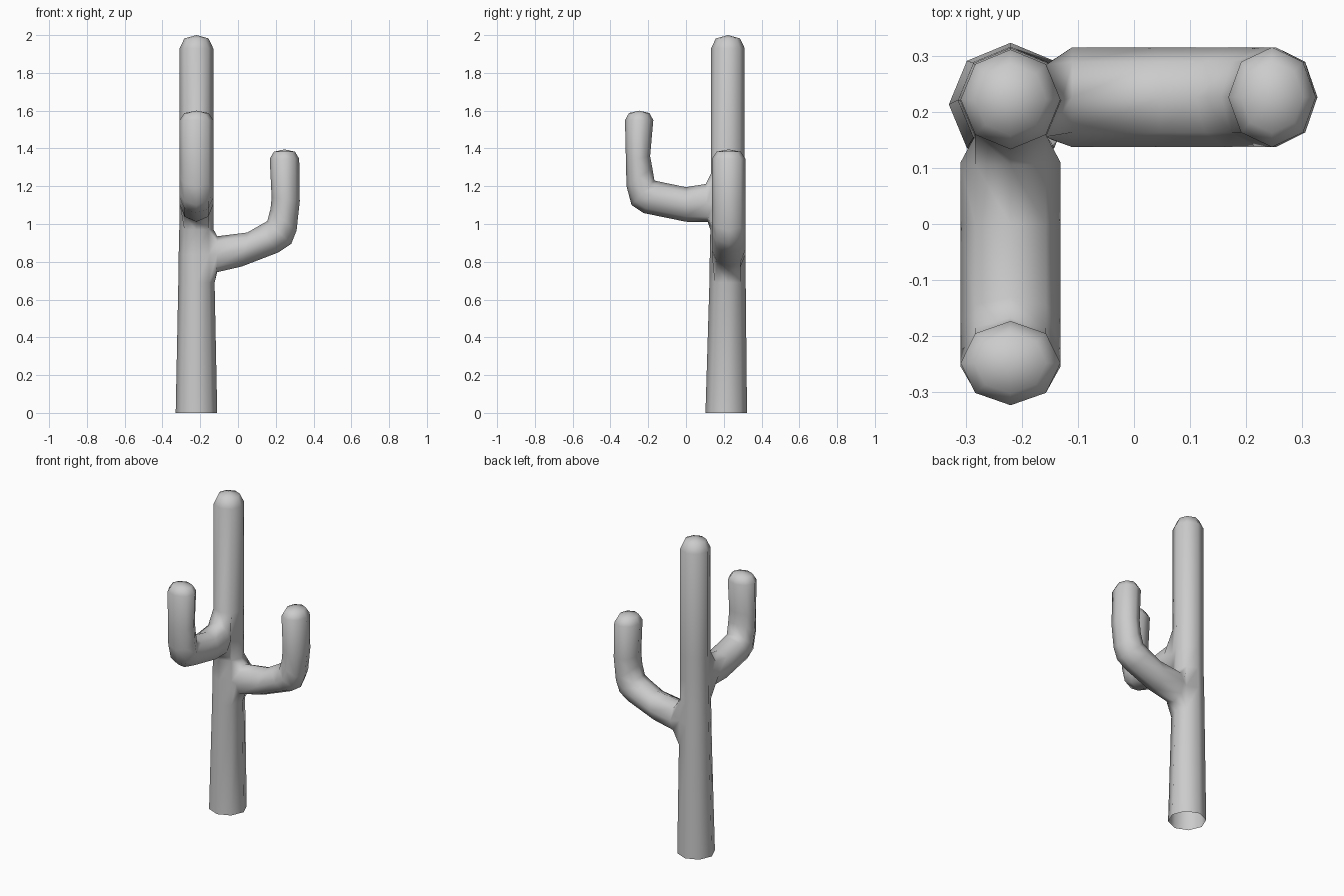
import bpy, bmesh, math
from mathutils import Vector

cube = bpy.data.objects.get("Cube")
if cube:
    bpy.data.objects.remove(cube)

SIDES = 8
bm = bmesh.new()


def ring(center, a, b):
    """Eight points around center, starting along half-axis a and turning towards b."""
    pts = []
    for k in range(SIDES):
        t = math.tau * k / SIDES
        pts.append(bm.verts.new(center + a * math.cos(t) + b * math.sin(t)))
    return pts


def bridge(low, high, skip=()):
    for k in range(SIDES):
        if k not in skip:
            n = (k + 1) % SIDES
            bm.faces.new((low[k], low[n], high[n], high[k]))


def dome(loop, center, a, b, height):
    """Rounded tip: one smaller ring and a peak."""
    small = ring(center + Vector((0, 0, height * 0.75)), a * 0.72, b * 0.72)
    bridge(loop, small)
    peak = bm.verts.new(center + Vector((0, 0, height)))
    for k in range(SIDES):
        bm.faces.new((small[k], small[(k + 1) % SIDES], peak))


# Trunk rings: height, radius, y centre
levels = [(0, 0.11, 0.213), (0.69, 0.096, 0.22), (0.84, 0.094, 0.22),
          (0.97, 0.091, 0.22), (1.11, 0.09, 0.22), (1.27, 0.089, 0.222),
          (1.93, 0.089, 0.222)]
trunk = [ring(Vector((-0.22, y, z)), Vector((r, 0, 0)), Vector((0, r, 0)))
         for z, r, y in levels]

# Openings for the arms: lower trunk row -> the columns left open
side_row, side_col = 1, 0
front_row, front_col = 3, 6
for i in range(len(trunk) - 1):
    skip = ()
    for row, col in ((side_row, side_col), (front_row, front_col)):
        if i in (row, row + 1):
            skip = ((col - 1) % SIDES, col)
    bridge(trunk[i], trunk[i + 1], skip)
dome(trunk[-1], Vector((-0.22, 0.222, 1.93)),
     Vector((0.089, 0, 0)), Vector((0, 0.089, 0)), 0.07)


def arm(row, col, out, origin, sections, tip):
    """Grow an arm from a trunk opening; sections hold inner and outer (reach, z)."""
    lo, mid, hi = trunk[row:row + 3]
    p, n = (col - 1) % SIDES, (col + 1) % SIDES
    loop = [hi[col], hi[n], mid[n], lo[n], lo[col], lo[p], mid[p], hi[p]]
    side = Vector((-out.y, out.x, 0)) * 0.089
    for inner, outer in sections:
        i = origin + out * inner[0] + Vector((0, 0, inner[1]))
        o = origin + out * outer[0] + Vector((0, 0, outer[1]))
        center, half = (i + o) / 2, (i - o) / 2
        new = ring(center, half, side)
        bridge(loop, new)
        loop = new
    dome(loop, center, half, side, tip)


# Side arm, reaching to +x
arm(side_row, side_col, Vector((1, 0, 0)), Vector((0, 0.226, 0)),
    [((-0.11, 0.935), (-0.11, 0.745)),
     ((0.05, 0.955), (0.02, 0.775)),
     ((0.11, 0.99), (0.215, 0.85)),
     ((0.155, 1.015), (0.282, 0.895)),
     ((0.172, 1.08), (0.31, 0.965)),
     ((0.178, 1.14), (0.327, 1.12)),
     ((0.168, 1.345), (0.324, 1.345))], 0.05)

# Front arm, reaching to -y
arm(front_row, front_col, Vector((0, -1, 0)), Vector((-0.22, 0, 0)),
    [((-0.105, 1.212), (-0.115, 1.01)),
     ((0.0, 1.195), (0.0, 1.012)),
     ((0.13, 1.222), (0.225, 1.058)),
     ((0.167, 1.23), (0.288, 1.1)),
     ((0.178, 1.295), (0.315, 1.2)),
     ((0.19, 1.36), (0.318, 1.33)),
     ((0.173, 1.55), (0.323, 1.55))], 0.05)

bmesh.ops.recalc_face_normals(bm, faces=bm.faces)
for f in bm.faces:
    f.smooth = True

mesh = bpy.data.meshes.new("cactus_body")
bm.to_mesh(mesh)
bm.free()

# Plain grey surface
grey = bpy.data.materials.new("plain_grey")
grey.use_nodes = True
colour = (0.6, 0.6, 0.6, 1)
grey.diffuse_color = colour
grey.node_tree.nodes["Principled BSDF"].inputs["Base Color"].default_value = colour
mesh.materials.append(grey)

body = bpy.data.objects.new("cactus_body", mesh)
bpy.context.collection.objects.link(body)
